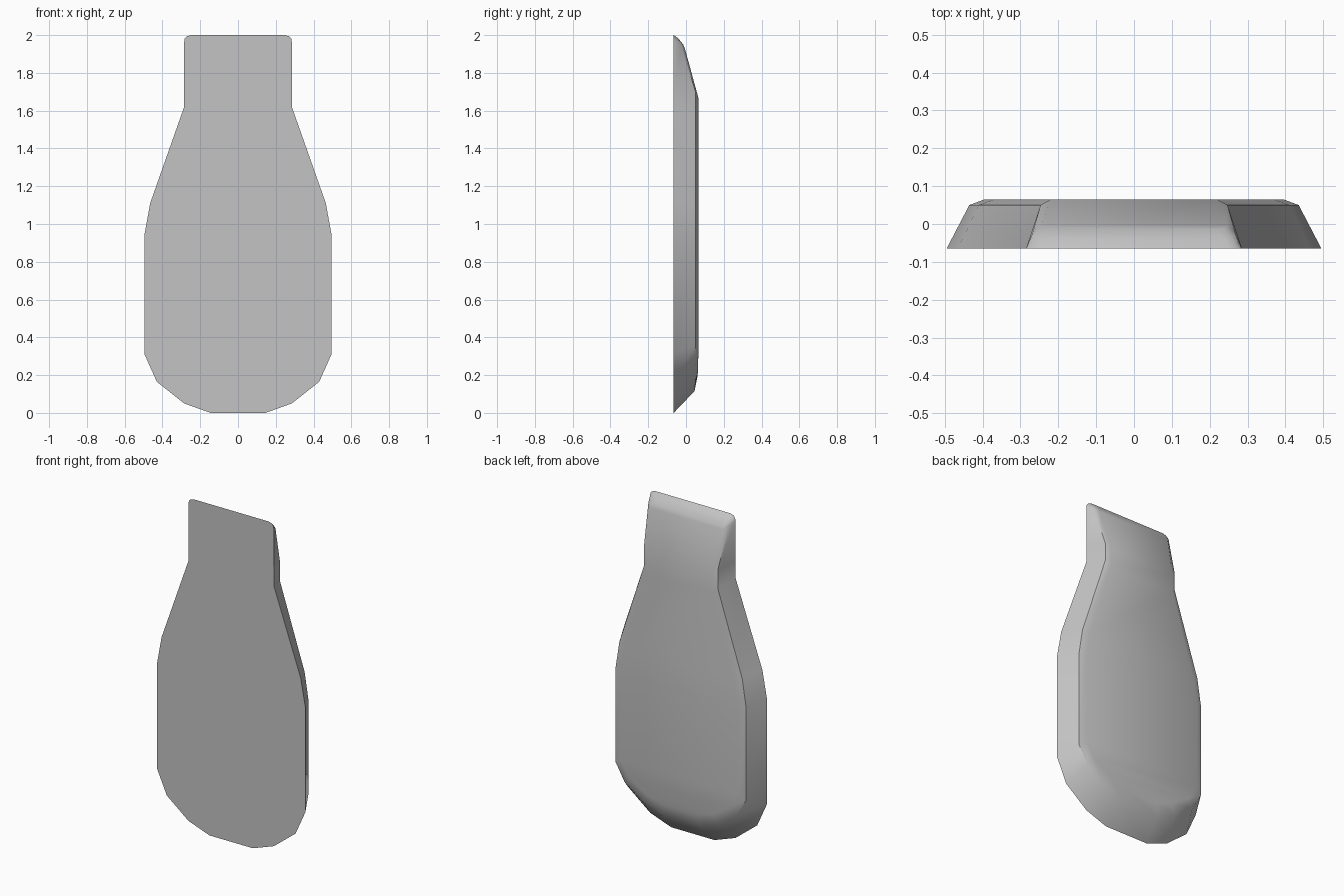
import bpy, bmesh

if "Cube" in bpy.data.objects:
    bpy.data.objects.remove(bpy.data.objects["Cube"])

# Right half of each contour, bottom to top: (x, y, z)
F = -0.065
front_rim = [(x, F, z) for x, z in [
    (.145, 0), (.285, .05), (.43, .165), (.495, .31), (.495, .945), (.465, 1.11),
    (.285, 1.62), (.285, 1.72), (.285, 1.965), (.282, 1.981), (.272, 1.993), (.25, 2)]]
back_edge = [
    (.125, .045, .115), (.25, .05, .165), (.375, .05, .255), (.435, .05, .36),
    (.435, .05, .93), (.41, .05, 1.09), (.247, .05, 1.59), (.247, .05, 1.70),
    (.268, -.025, 1.945), (.266, -.03, 1.958), (.258, -.036, 1.972), (.24, -.04, 1.982)]
back_rim = [
    (.11, .06, .19), (.22, .064, .225), (.34, .065, .30), (.395, .065, .39),
    (.395, .065, .91), (.37, .065, 1.07), (.22, .065, 1.56), (.22, .065, 1.67),
    (.245, -.005, 1.925), (.243, -.008, 1.934), (.236, -.012, 1.943), (.222, -.015, 1.95)]

bm = bmesh.new()


def ring(half):
    """Closed contour from a half contour mirrored in x."""
    right = [bm.verts.new(p) for p in half]
    left = [bm.verts.new((-x, y, z)) for x, y, z in half]
    return right + left[::-1]


rings = [ring(h) for h in (front_rim, back_edge, back_rim)]
n = len(rings[0])

# Sloping wall and narrow bevel
for a, b in zip(rings, rings[1:]):
    for i in range(n):
        j = (i + 1) % n
        bm.faces.new((a[i], a[j], b[j], b[i]))

# Flat front, and back panel made of strips from side to side
bm.faces.new(rings[0])
back = rings[-1]
for i in range(n // 2 - 1):
    bm.faces.new((back[i], back[i + 1], back[n - 2 - i], back[n - 1 - i]))

bmesh.ops.recalc_face_normals(bm, faces=bm.faces)
mesh = bpy.data.meshes.new("paddle_body")
bm.to_mesh(mesh)
bm.free()

grey = bpy.data.materials.new("light_grey")
grey.diffuse_color = (.55, .55, .55, 1)
grey.use_nodes = True
grey.node_tree.nodes["Principled BSDF"].inputs["Base Color"].default_value = grey.diffuse_color
mesh.materials.append(grey)

body = bpy.data.objects.new("paddle_body", mesh)
bpy.context.collection.objects.link(body)
bpy.context.view_layer.objects.active = body
body.select_set(True)
bpy.ops.object.shade_smooth_by_angle(angle=0.6)
